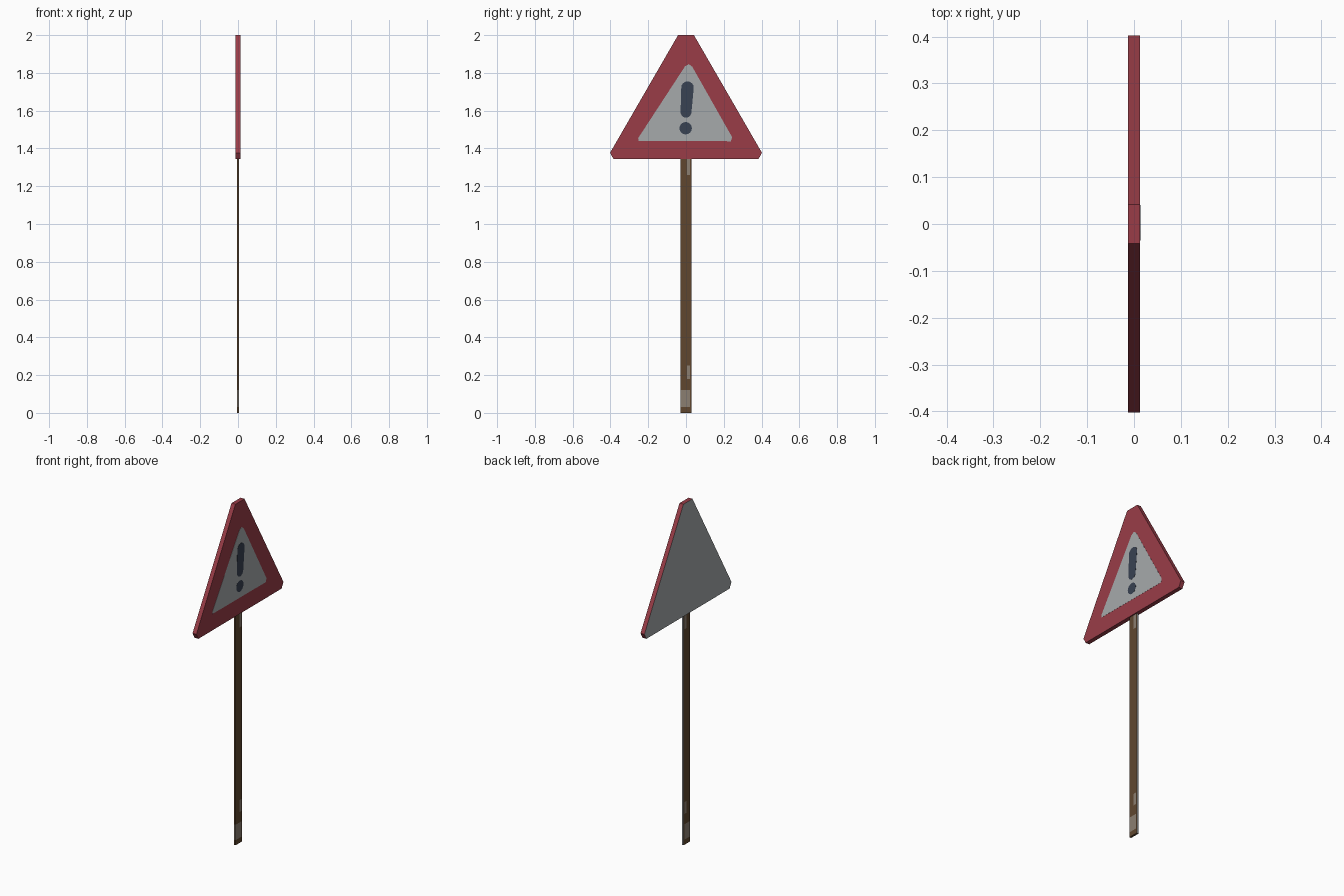
import bpy, bmesh, math
from mathutils import Vector

if "Cube" in bpy.data.objects:
    bpy.data.objects.remove(bpy.data.objects["Cube"])


def material(name, r, g, b):
    m = bpy.data.materials.new(name)
    m.diffuse_color = (r, g, b, 1)
    m.use_nodes = True
    m.node_tree.nodes["Principled BSDF"].inputs["Base Color"].default_value = m.diffuse_color
    return m


RED = material("sign red", 0.32, 0.046, 0.064)
PALE = material("pale grey", 0.38, 0.40, 0.41)
NAVY = material("dark slate", 0.040, 0.054, 0.085)
BROWN = material("rusty brown", 0.115, 0.062, 0.028)
WORN = material("worn grey brown", 0.26, 0.21, 0.165)


def finish(bm, name, mats):
    bmesh.ops.recalc_face_normals(bm, faces=bm.faces[:])
    bm.normal_update()
    me = bpy.data.meshes.new(name)
    ob = bpy.data.objects.new(name, me)
    for m in mats:
        me.materials.append(m)
    bm.to_mesh(me)
    bm.free()
    bpy.context.collection.objects.link(ob)
    return ob


def plate(name, outline, x0, x1, mats, rule=None):
    """Extrude a (y, z) outline along x."""
    bm = bmesh.new()
    face = bm.faces.new([bm.verts.new((x0, y, z)) for y, z in outline])
    out = bmesh.ops.extrude_face_region(bm, geom=[face])
    for v in out["geom"]:
        if isinstance(v, bmesh.types.BMVert):
            v.co.x = x1
    bmesh.ops.recalc_face_normals(bm, faces=bm.faces[:])
    bm.normal_update()
    if rule:
        for f in bm.faces:
            f.material_index = rule(f)
    return finish(bm, name, mats)


def arc(cy, cz, r, a0, a1, n):
    return [(cy + r * math.cos(math.radians(a0 + (a1 - a0) * i / n)),
             cz + r * math.sin(math.radians(a0 + (a1 - a0) * i / n))) for i in range(n + 1)]


# Triangular board with clipped corners, red with a bare grey back
half = [(0.042, 2.0), (0.402, 1.377), (0.384, 1.344)]
board = half + [(-y, z) for y, z in reversed(half)]
plate("sign_board", board, -0.0125, 0.0125, [RED, PALE],
      lambda f: 1 if f.normal.x < -0.9 else 0)

# Painted inner triangle and exclamation mark
inner = [(-0.252, 1.44), (0.238, 1.438), (0.244, 1.46), (0.033, 1.833),
         (0.015, 1.846), (-0.005, 1.835), (-0.253, 1.455)]
plate("inner_triangle", inner, 0.012, 0.0132, [PALE])
bar = arc(0.008, 1.722, 0.033, 0, 180, 8) + arc(0.0, 1.592, 0.029, 180, 360, 8)
plate("mark_bar", bar, 0.0125, 0.014, [NAVY])
plate("mark_dot", arc(-0.002, 1.507, 0.033, 0, 337.5, 15), 0.0125, 0.014, [NAVY])

# Flat post, cut so worn paint patches get their own faces
bm = bmesh.new()
bmesh.ops.create_cube(bm, size=1)
for v in bm.verts:
    v.co = Vector((v.co.x * 0.012, v.co.y * 0.06, (v.co.z + 0.5) * 1.345))
cuts = [((0, 0, z), (0, 0, 1)) for z in (0.03, 0.12, 0.18, 0.25, 1.26)]
cuts += [((0, y, 0), (0, 1, 0)) for y in (0.005, 0.022)]
for co, no in cuts:
    bmesh.ops.bisect_plane(bm, geom=bm.verts[:] + bm.edges[:] + bm.faces[:],
                           plane_co=co, plane_no=no)
bm.normal_update()
for f in bm.faces:
    c = f.calc_center_median()
    low = 0.03 < c.z < 0.12 and c.y < 0.022
    strip = (0.18 < c.z < 0.25 or c.z > 1.26) and 0.005 < c.y < 0.022
    f.material_index = 2 if f.normal.y > 0.9 else int(low or strip)
finish(bm, "post", [BROWN, WORN, PALE])
